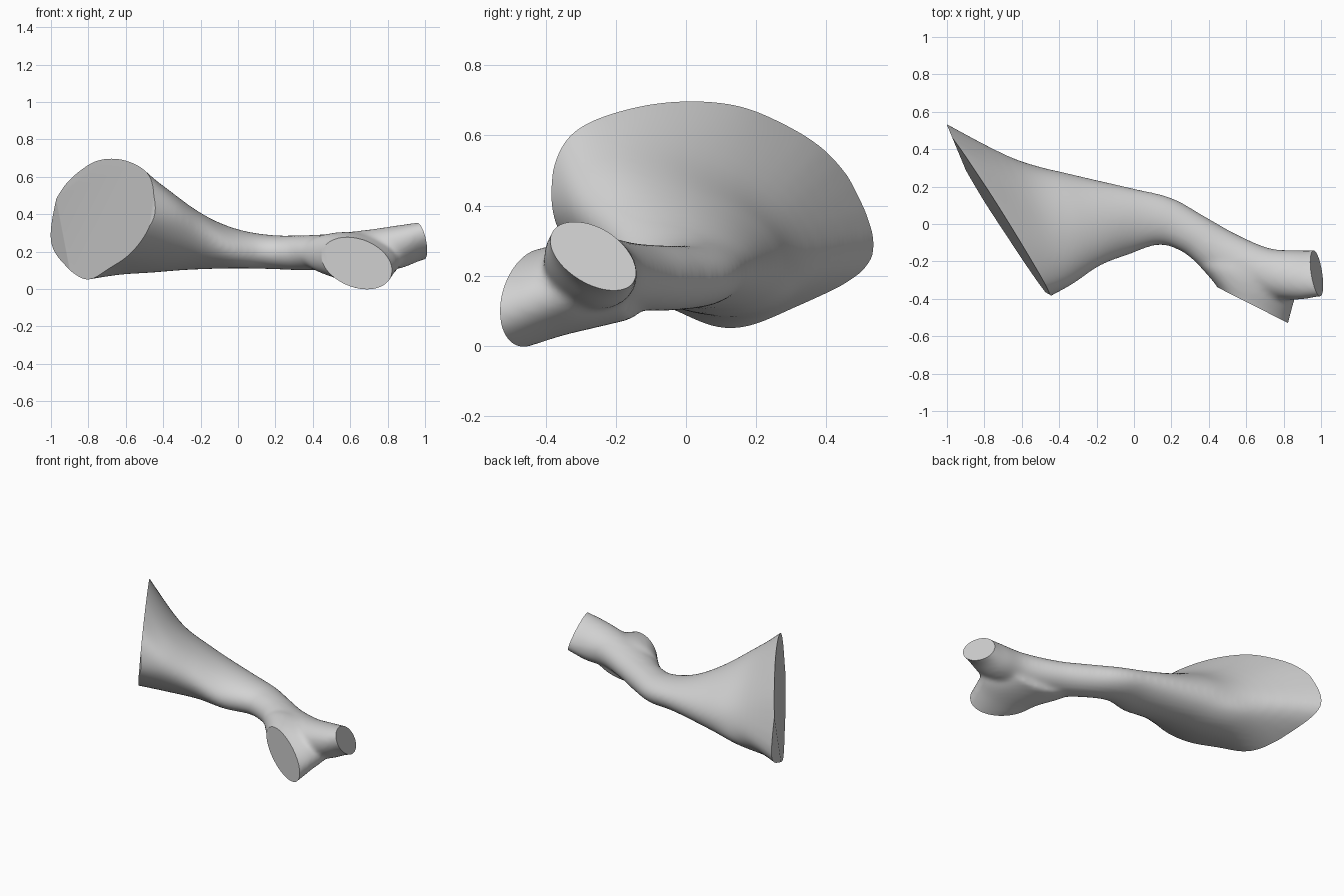
import bpy, bmesh, math
from mathutils import Vector

if "Cube" in bpy.data.objects:
    bpy.data.objects.remove(bpy.data.objects["Cube"])

N = 12


def ring(left, right, z_low, z_high, tilt=0.0, skew=0.0):
    """Elliptical section between two plan points, with a height range."""
    l, r = Vector((*left, 0)), Vector((*right, 0))
    mid, half = (l + r) / 2, (r - l) / 2
    pts = []
    for k in range(N):
        a = 2 * math.pi * k / N
        p = mid + half * (math.cos(a) + skew * math.sin(a))
        p.z = (z_low + z_high) / 2 + (z_high - z_low) / 2 * math.sin(a) + tilt * math.cos(a)
        pts.append(p)
    return pts


def spline(a, b, c, d, t):
    return 0.5 * (2 * b + (c - a) * t + (2 * a - 5 * b + 4 * c - d) * t * t
                  + (3 * b - a - 3 * c + d) * t ** 3)


def around(pts, steps=4):
    n = len(pts)
    return [spline(pts[i - 1], pts[i], pts[(i + 1) % n], pts[(i + 2) % n], s / steps)
            for i in range(n) for s in range(steps)]


def loft(bm, rings, steps=6):
    """Smooth closed tube through the sections."""
    rings = [around(r) for r in rings]
    last = len(rings) - 1
    dense = []
    for i in range(last):
        q = [rings[max(i - 1, 0)], rings[i], rings[i + 1], rings[min(i + 2, last)]]
        for s in range(steps):
            dense.append([spline(*p, s / steps) for p in zip(*q)])
    dense.append(rings[-1])
    vs = [[bm.verts.new(p) for p in r] for r in dense]
    for a, b in zip(vs, vs[1:]):
        for j in range(len(a)):
            k = (j + 1) % len(a)
            bm.faces.new((a[j], a[k], b[k], b[j]))
    bm.faces.new(vs[0])
    bm.faces.new(vs[-1])


def slice_end(bm, point, normal, where):
    """Cut one end flat and close it."""
    faces = [f for f in bm.faces if where(f.calc_center_median())]
    edges = {e for f in faces for e in f.edges}
    verts = {v for f in faces for v in f.verts}
    bmesh.ops.bisect_plane(bm, geom=list(verts) + list(edges) + faces, dist=1e-5,
                           plane_co=point, plane_no=Vector(normal).normalized(),
                           clear_outer=True)
    bmesh.ops.holes_fill(bm, edges=[e for e in bm.edges if e.is_boundary], sides=0)


# Wide mouth outline (x, z), lying on a slanted plane
outline = [(-.45, .43), (-.47, .60), (-.58, .68), (-.71, .695), (-.82, .65), (-.95, .52),
           (-1.055, .255), (-.905, .105), (-.80, .05), (-.69, .11), (-.58, .185), (-.49, .3)]
mouth = [Vector((x, (-.672 - .92 * x + .085 * z) / .57, z)) for x, z in outline]

# Main tube sections, from the mouth to the narrow end
main = [
    ring((-.62, .34), (-.33, -.32), .09, .545, .055, .12),
    ring((-.35, .27), (-.18, -.222), .104, .425, .03, .06),
    ring((-.01, .192), (-.03, -.165), .11, .325),
    ring((.2, .14), (.13, -.112), .107, .29),
    ring((.38, .04), (.26, -.15), .10, .287),
    ring((.54, -.05), (.39, -.25), .10, .293),
    ring((.72, -.128), (.64, -.37), .10, .315),
    ring((.86, -.14), (.85, -.405), .108, .34, .01, .1),
    ring((.955, -.145), (1.0, -.383), .15, .358, .02, .28),
    ring((1.06, -.14), (1.1, -.378), .18, .375, .02, .28),
]
beyond = [m + (m - p) * .25 for m, p in zip(mouth, main[0])]

# Side branch sections, swelling out of the tube
branch = [
    ring((.79, -.18), (.33, -.11), .078, .28, 0, .1),
    ring((.875, -.31), (.335, -.20), .052, .305, 0, .1),
    ring((.852, -.42), (.405, -.285), .027, .297, .005, .15),
    ring((.822, -.527), (.45, -.342), -.002, .277, .012, .2),
    ring((.80, -.63), (.50, -.44), -.03, .255, .012, .2),
]

bm = bmesh.new()
loft(bm, [beyond, mouth] + main)
loft(bm, branch)
bmesh.ops.recalc_face_normals(bm, faces=bm.faces)
mesh = bpy.data.meshes.new("forked_tube")
bm.to_mesh(mesh)
bm.free()
tube = bpy.data.objects.new("forked_tube", mesh)
bpy.context.collection.objects.link(tube)
bpy.context.view_layer.objects.active = tube
tube.select_set(True)

# Blend both tubes into one skin
remesh = tube.modifiers.new("blend", 'REMESH')
remesh.mode = 'VOXEL'
remesh.voxel_size = .012
smooth = tube.modifiers.new("soften", 'SMOOTH')
smooth.factor = .5
smooth.iterations = 18
for name in ("blend", "soften"):
    bpy.ops.object.modifier_apply(modifier=name)

# Flat cuts: the mouth with its two trimmed corners, the narrow end, the branch
bm = bmesh.new()
bm.from_mesh(tube.data)
slice_end(bm, mouth[3], (-.92, -.57, .085), lambda c: c.x < -.3)
slice_end(bm, (-1, .53, .26), (-.24, -.1, 0), lambda c: c.x < -.3)
slice_end(bm, (-.43, -.39, .43), (-.055, -.095, 0), lambda c: c.x < -.3)
slice_end(bm, (.977, -.262, .255), (1, .268, .34), lambda c: c.x > .9)
slice_end(bm, (.635, -.434, .14), (-.45, -.89, 0), lambda c: c.x > .3)
bmesh.ops.recalc_face_normals(bm, faces=bm.faces)
bm.to_mesh(tube.data)
bm.free()

grey = bpy.data.materials.new("plain_grey")
grey.diffuse_color = (.65, .65, .65, 1)
grey.use_nodes = True
grey.node_tree.nodes["Principled BSDF"].inputs["Base Color"].default_value = grey.diffuse_color
tube.data.materials.clear()
tube.data.materials.append(grey)
for p in tube.data.polygons:
    p.material_index = 0
bpy.ops.object.shade_smooth_by_angle(angle=math.radians(35))
